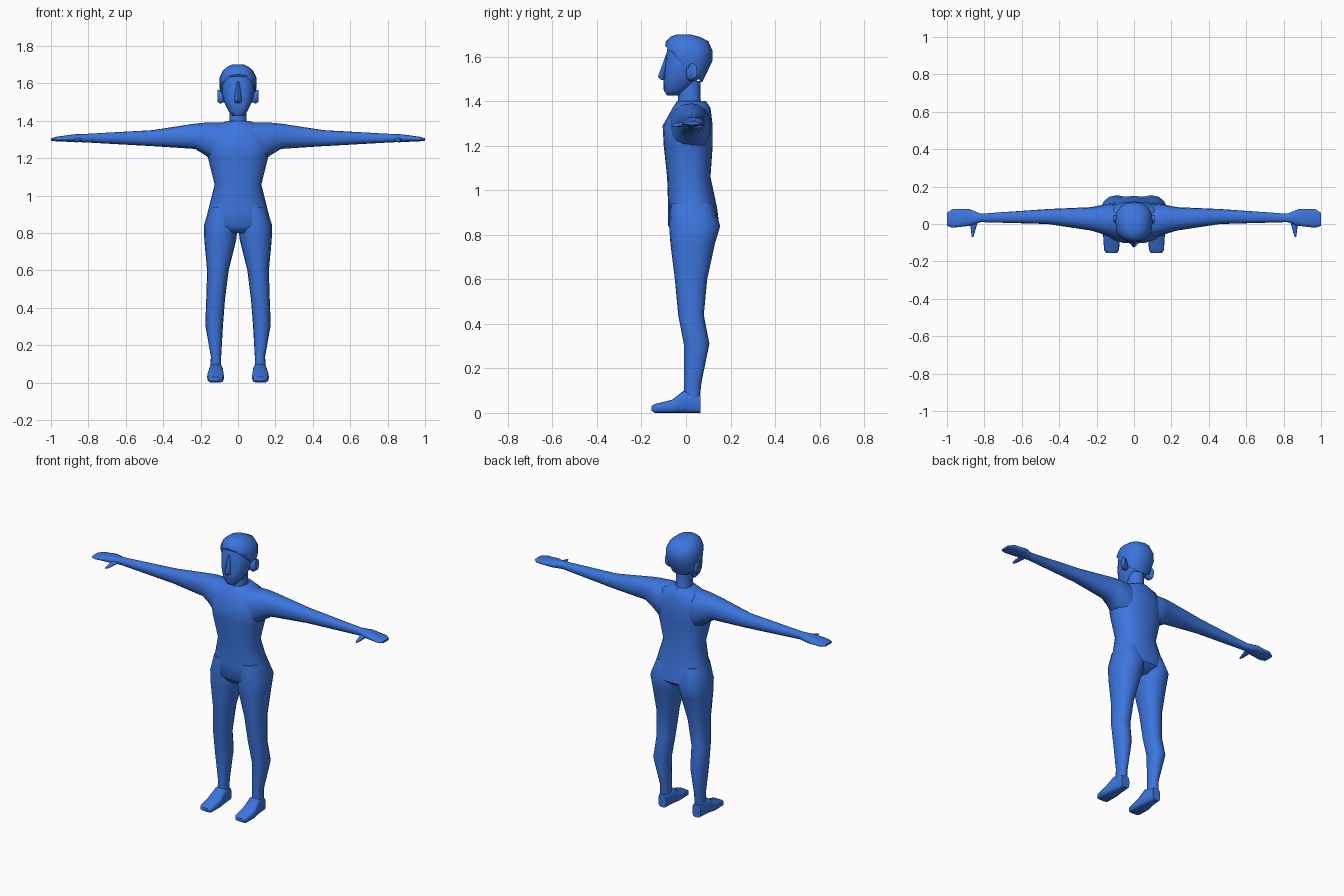
import bpy
import bmesh
from math import cos, sin, pi, radians, copysign
from mathutils import Vector

cube = bpy.data.objects.get("Cube")
if cube:
    bpy.data.objects.remove(cube)

blue = bpy.data.materials.new("body blue")
blue.use_nodes = True
colour = (.045, .18, .74, 1)
blue.diffuse_color = colour
blue.node_tree.nodes["Principled BSDF"].inputs["Base Color"].default_value = colour


def wide(half_width):
    """Span centred on the body's middle plane."""
    return (-half_width, half_width)


def ring(x, y, z):
    """Cross-section: two axes are (low, high) spans, the third is its position."""
    spans = [s if isinstance(s, tuple) else (s, s) for s in (x, y, z)]
    centre = Vector([(low + high) / 2 for low, high in spans])
    radius = Vector([(high - low) / 2 for low, high in spans])
    return centre, radius


def rounded(value, squareness):
    return copysign(abs(value) ** (2 / squareness), value)


def ring_points(section, sides, squareness):
    centre, radius = section
    first, second = [axis for axis in range(3) if radius[axis] > 0]
    for step in range(sides):
        angle = 2 * pi * step / sides
        point = centre.copy()
        point[first] += radius[first] * rounded(cos(angle), squareness)
        point[second] += radius[second] * rounded(sin(angle), squareness)
        yield point


def trim_below(bm, point, normal):
    """Remove everything behind a plane and close the opening."""
    geometry = bm.verts[:] + bm.edges[:] + bm.faces[:]
    found = bmesh.ops.bisect_plane(bm, geom=geometry, plane_co=point,
                                   plane_no=normal, clear_inner=True)
    border = [item for item in found["geom_cut"] if isinstance(item, bmesh.types.BMEdge)]
    bmesh.ops.holes_fill(bm, edges=border)


def finish(name, bm, paired):
    """Turn the mesh into a smooth blue part, mirrored when it is one of a pair."""
    bmesh.ops.recalc_face_normals(bm, faces=bm.faces[:])
    mesh = bpy.data.meshes.new(name)
    bm.to_mesh(mesh)
    bm.free()
    mesh.materials.append(blue)
    part = bpy.data.objects.new(name, mesh)
    bpy.context.collection.objects.link(part)
    bpy.ops.object.select_all(action="DESELECT")
    part.select_set(True)
    bpy.context.view_layer.objects.active = part
    bpy.ops.object.shade_smooth_by_angle(angle=radians(55))
    if paired:
        part.modifiers.new("Mirror", "MIRROR").use_mirror_merge = False


def loft(name, *sections, sides=16, squareness=2.3, paired=False, trim=None):
    """Skin a row of cross-sections and cap both ends."""
    bm = bmesh.new()
    loops = [[bm.verts.new(point) for point in ring_points(section, sides, squareness)]
             for section in sections]
    for lower, upper in zip(loops, loops[1:]):
        for step in range(sides):
            before = step - 1
            bm.faces.new((lower[before], lower[step], upper[step], upper[before]))
    bm.faces.new(loops[0])
    bm.faces.new(loops[-1])
    if trim:
        trim_below(bm, *trim)
    finish(name, bm, paired)


# Trunk and neck
loft("torso",
     ring(x=wide(.09), y=(-.05, .1), z=.8),
     ring(x=wide(.18), y=(-.08, .15), z=.84),
     ring(x=wide(.16), y=(-.08, .14), z=.92),
     ring(x=wide(.125), y=(-.085, .11), z=1.06),
     ring(x=wide(.16), y=(-.1, .12), z=1.2),
     ring(x=wide(.17), y=(-.105, .12), z=1.29),
     ring(x=wide(.13), y=(-.06, .11), z=1.37),
     ring(x=wide(.06), y=(-.04, .09), z=1.4),
     sides=20)
loft("neck",
     ring(x=wide(.05), y=(-.04, .08), z=1.36),
     ring(x=wide(.045), y=(-.035, .065), z=1.41),
     ring(x=wide(.045), y=(-.035, .065), z=1.49),
     sides=12)

# Legs and feet
loft("leg",
     ring(x=(.09, .15), y=(-.01, .06), z=.05),
     ring(x=(.09, .145), y=(-.01, .07), z=.14),
     ring(x=(.08, .175), y=(-.01, .105), z=.31),
     ring(x=(.07, .17), y=(-.035, .08), z=.44),
     ring(x=(.05, .165), y=(-.05, .095), z=.6),
     ring(x=(.01, .18), y=(-.07, .13), z=.76),
     ring(x=(0, .183), y=(-.076, .154), z=.84),
     ring(x=(.02, .15), y=(-.07, .12), z=.94),
     paired=True)
loft("foot",
     ring(x=(.09, .15), y=-.155, z=(.01, .03)),
     ring(x=(.08, .16), y=-.14, z=(0, .04)),
     ring(x=(.075, .165), y=-.06, z=(0, .06)),
     ring(x=(.08, .155), y=-.01, z=(0, .1)),
     ring(x=(.09, .145), y=.065, z=(0, .08)),
     squareness=3.5, paired=True)

# Arms with flat mitten hands
loft("arm_and_hand",
     ring(x=.06, y=(-.08, .1), z=(1.15, 1.39)),
     ring(x=.13, y=(-.07, .11), z=(1.18, 1.39)),
     ring(x=.18, y=(-.05, .1), z=(1.22, 1.39)),
     ring(x=.23, y=(-.035, .09), z=(1.25, 1.385)),
     ring(x=.46, y=(0, .08), z=(1.265, 1.35)),
     ring(x=.82, y=(.01, .055), z=(1.285, 1.33)),
     ring(x=.88, y=(-.01, .08), z=(1.287, 1.328)),
     ring(x=.97, y=(-.02, .08), z=(1.29, 1.315)),
     ring(x=1, y=(-.01, .06), z=(1.294, 1.307)),
     paired=True)
loft("thumb",
     ring(x=(.86, .867), y=-.07, z=(1.287, 1.294)),
     ring(x=(.853, .87), y=-.05, z=(1.283, 1.3)),
     ring(x=(.83, .88), y=.03, z=(1.29, 1.315)),
     sides=8, paired=True)

# Face, nose and ears
loft("face",
     ring(x=wide(.026), y=(-.085, -.03), z=1.425),
     ring(x=wide(.05), y=(-.1, .01), z=1.45),
     ring(x=wide(.075), y=(-.1, .055), z=1.5),
     ring(x=wide(.086), y=(-.097, .085), z=1.55),
     ring(x=wide(.09), y=(-.09, .1), z=1.6),
     ring(x=wide(.075), y=(-.08, .08), z=1.66))
loft("nose",
     ring(x=wide(.016), y=(-.11, -.08), z=1.495),
     ring(x=wide(.02), y=(-.126, -.08), z=1.51),
     ring(x=wide(.01), y=(-.09, -.07), z=1.61),
     sides=8, squareness=1.5)
loft("ear",
     ring(x=.07, y=(0, .035), z=(1.5, 1.56)),
     ring(x=.095, y=(0, .045), z=(1.49, 1.565)),
     ring(x=.11, y=(.01, .05), z=(1.5, 1.57)),
     sides=10, paired=True)

# Swept hair cap, trimmed along a slanted hairline
loft("hair",
     ring(x=wide(.055), y=(0, .06), z=1.46),
     ring(x=wide(.085), y=(-.06, .09), z=1.52),
     ring(x=wide(.1), y=(-.09, .118), z=1.58),
     ring(x=wide(.1), y=(-.097, .118), z=1.63),
     ring(x=wide(.08), y=(-.09, .1), z=1.67),
     ring(x=wide(.056), y=(-.07, .06), z=1.69),
     ring(x=wide(.035), y=(-.04, .02), z=1.7),
     trim=(Vector((0, 0, 1.555)), Vector((0, 1, 1))))
